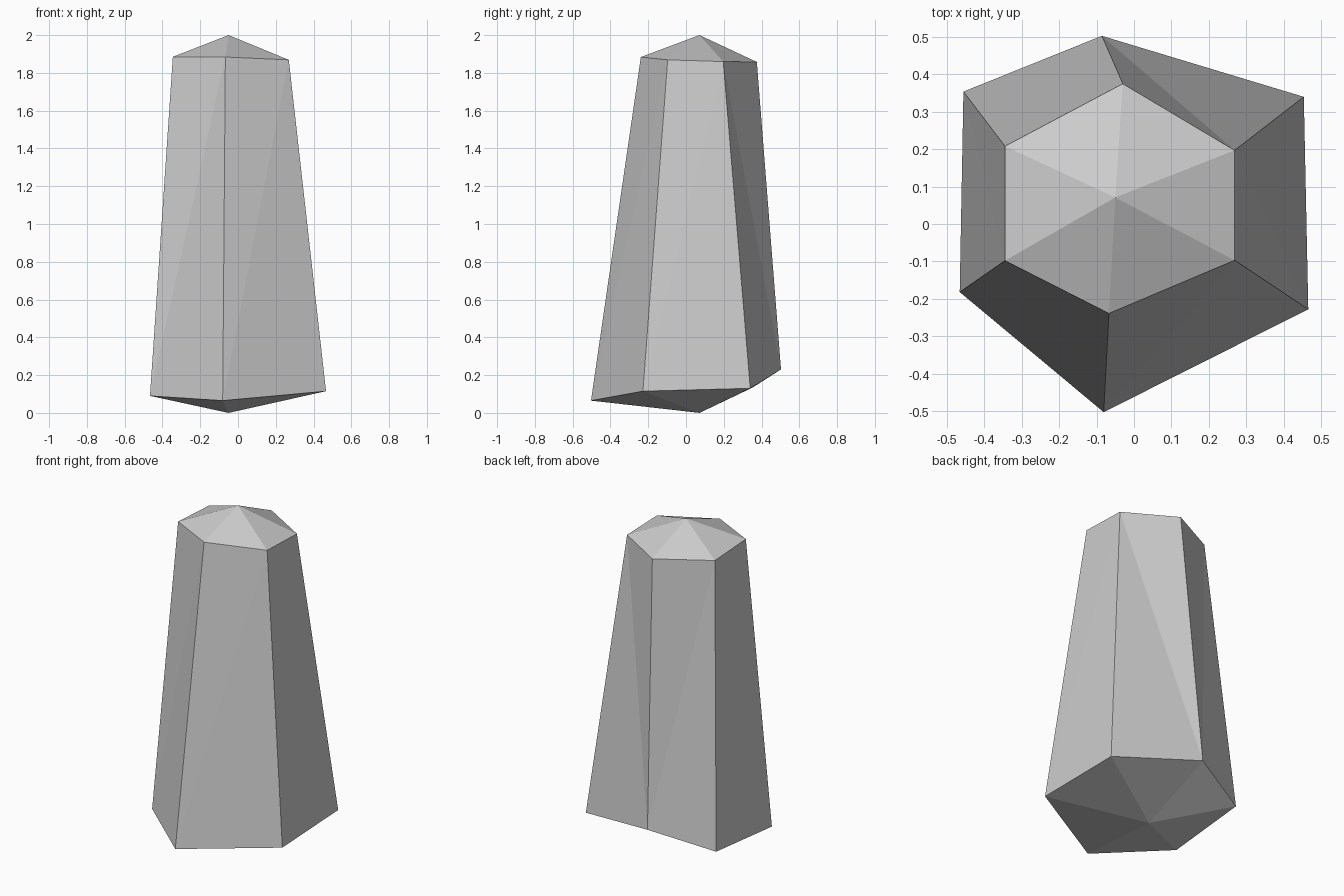
import bpy
import bmesh

if "Cube" in bpy.data.objects:
    bpy.data.objects.remove(bpy.data.objects["Cube"])

# Irregular hexagonal rings, counter-clockwise from the front corner
bottom_ring = [(-0.081, -0.503, 0.065), (0.466, -0.228, 0.115), (0.454, 0.340, 0.130),
               (-0.086, 0.503, 0.230), (-0.456, 0.354, 0.135), (-0.466, -0.182, 0.090)]
top_ring = [(-0.067, -0.239, 1.884), (0.269, -0.097, 1.869), (0.269, 0.197, 1.860),
            (-0.030, 0.375, 1.858), (-0.345, 0.208, 1.868), (-0.345, -0.098, 1.885)]
bottom_tip = (-0.05, 0.072, 0.0)
top_tip = (-0.05, 0.071, 2.0)

bm = bmesh.new()
low = [bm.verts.new(p) for p in bottom_ring]
high = [bm.verts.new(p) for p in top_ring]
base = bm.verts.new(bottom_tip)
peak = bm.verts.new(top_tip)

for i in range(6):
    j = (i + 1) % 6
    # Shallow pyramid caps
    bm.faces.new((high[i], high[j], peak))
    bm.faces.new((low[j], low[i], base))
    # Tapered sides; the back right facet folds inward along the other diagonal
    if i == 2:
        bm.faces.new((low[i], low[j], high[i]))
        bm.faces.new((low[j], high[j], high[i]))
    else:
        bm.faces.new((low[i], low[j], high[j]))
        bm.faces.new((low[i], high[j], high[i]))

bmesh.ops.recalc_face_normals(bm, faces=bm.faces)
mesh = bpy.data.meshes.new("stone_pillar")
bm.to_mesh(mesh)
bm.free()
bpy.context.collection.objects.link(bpy.data.objects.new("stone_pillar", mesh))
